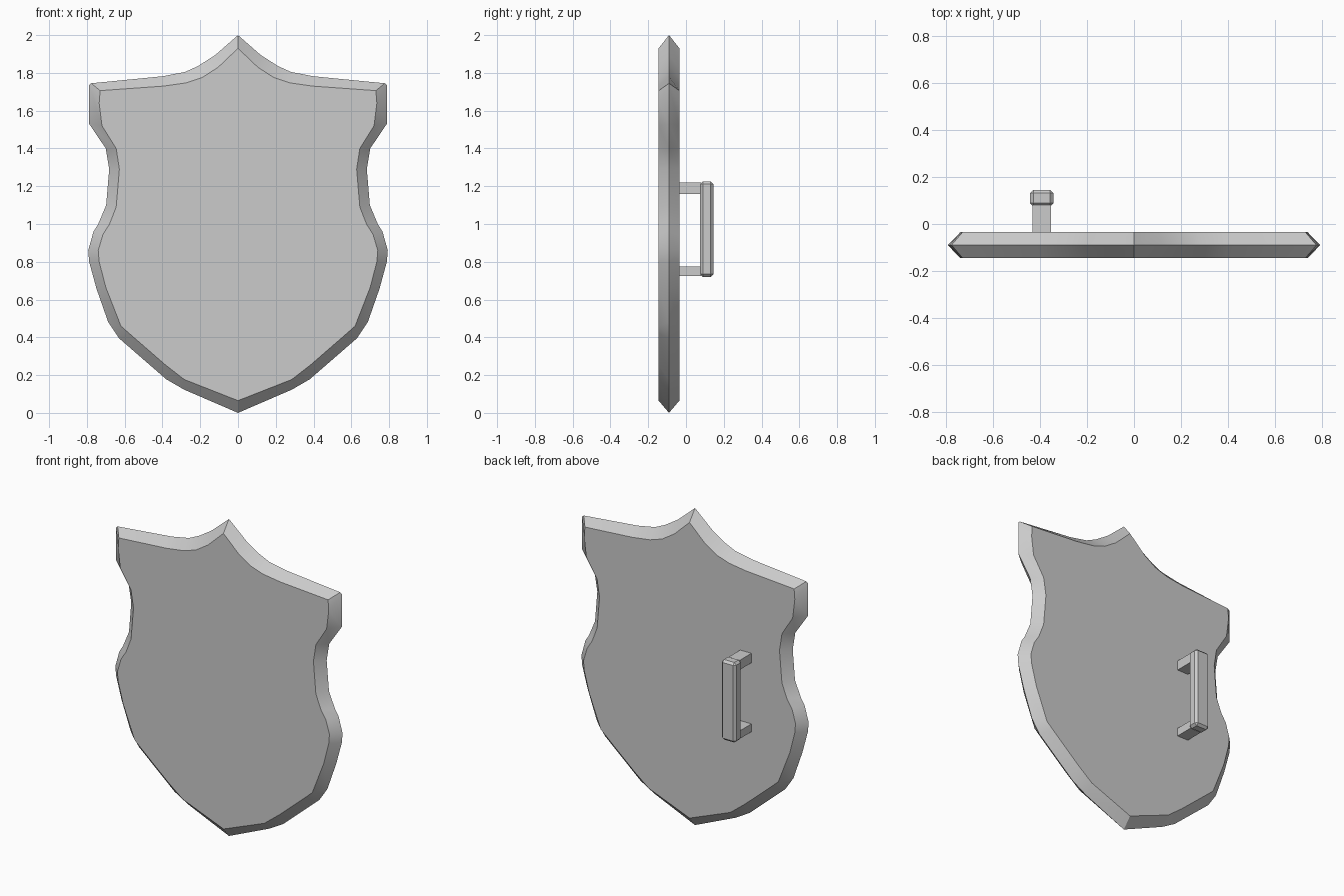
import bpy, bmesh

if "Cube" in bpy.data.objects:
    bpy.data.objects.remove(bpy.data.objects["Cube"])

# Right half of the outline, top to bottom: (ridge x, ridge z, face x, face z)
HALF = [
    (0, 2.0, 0, 1.93), (.12, 1.895, .105, 1.83), (.21, 1.837, .19, 1.775),
    (.28, 1.805, .275, 1.747), (.40, 1.782, .395, 1.73), (.777, 1.745, .73, 1.706),
    (.788, 1.735, .735, 1.64), (.788, 1.53, .72, 1.52), (.70, 1.40, .645, 1.40),
    (.682, 1.29, .628, 1.29), (.698, 1.10, .645, 1.09), (.74, 1.0, .68, 1.0),
    (.765, .96, .715, .945), (.793, .86, .74, .86), (.788, .80, .735, .80),
    (.75, .66, .70, .665), (.687, .48, .62, .46), (.63, .395, .575, .42),
    (.38, .178, .385, .255), (.285, .123, .285, .177), (0, 0, 0, .065)]
FRONT, RIDGE, BACK = -.145, -.09, -.035


def finish(name, bm, smooth=False):
    bmesh.ops.recalc_face_normals(bm, faces=bm.faces)
    mesh = bpy.data.meshes.new(name)
    bm.to_mesh(mesh)
    bm.free()
    ob = bpy.data.objects.new(name, mesh)
    bpy.context.collection.objects.link(ob)
    if smooth:
        bpy.ops.object.select_all(action='DESELECT')
        ob.select_set(True)
        bpy.context.view_layer.objects.active = ob
        bpy.ops.object.shade_smooth_by_angle(angle=0.52)
    return ob


def block(name, lo, hi, bevel=0):
    bm = bmesh.new()
    bmesh.ops.create_cube(bm, size=1)
    for v in bm.verts:
        v.co = [a + (c + .5) * (b - a) for a, b, c in zip(lo, hi, v.co)]
    if bevel:
        bmesh.ops.bevel(bm, geom=bm.edges[:], offset=bevel, segments=1, affect='EDGES')
    return finish(name, bm)


# Shield board: flat front and back joined by a sharp outer ridge
outline = HALF + [(-a, b, -c, d) for a, b, c, d in HALF[-2:0:-1]]
bm = bmesh.new()
front = [bm.verts.new((p[2], FRONT, p[3])) for p in outline]
ridge = [bm.verts.new((p[0], RIDGE, p[1])) for p in outline]
back = [bm.verts.new((p[2], BACK, p[3])) for p in outline]
bm.faces.new(front)
bm.faces.new(back[::-1])
n = len(outline)
for a, b in ((front, ridge), (ridge, back)):
    for i in range(n):
        j = (i + 1) % n
        bm.faces.new((a[i], b[i], b[j], a[j]))
finish("shield_board", bm, smooth=True)

# Handle on the back: two posts and a chamfered grip
for name, z0, z1 in (("upper_handle_post", 1.16, 1.22), ("lower_handle_post", .725, .775)):
    block(name, (-.432, BACK - .01, z0), (-.354, .08, z1))
block("handle_grip", (-.443, .075, .72), (-.343, .145, 1.225), .014)
